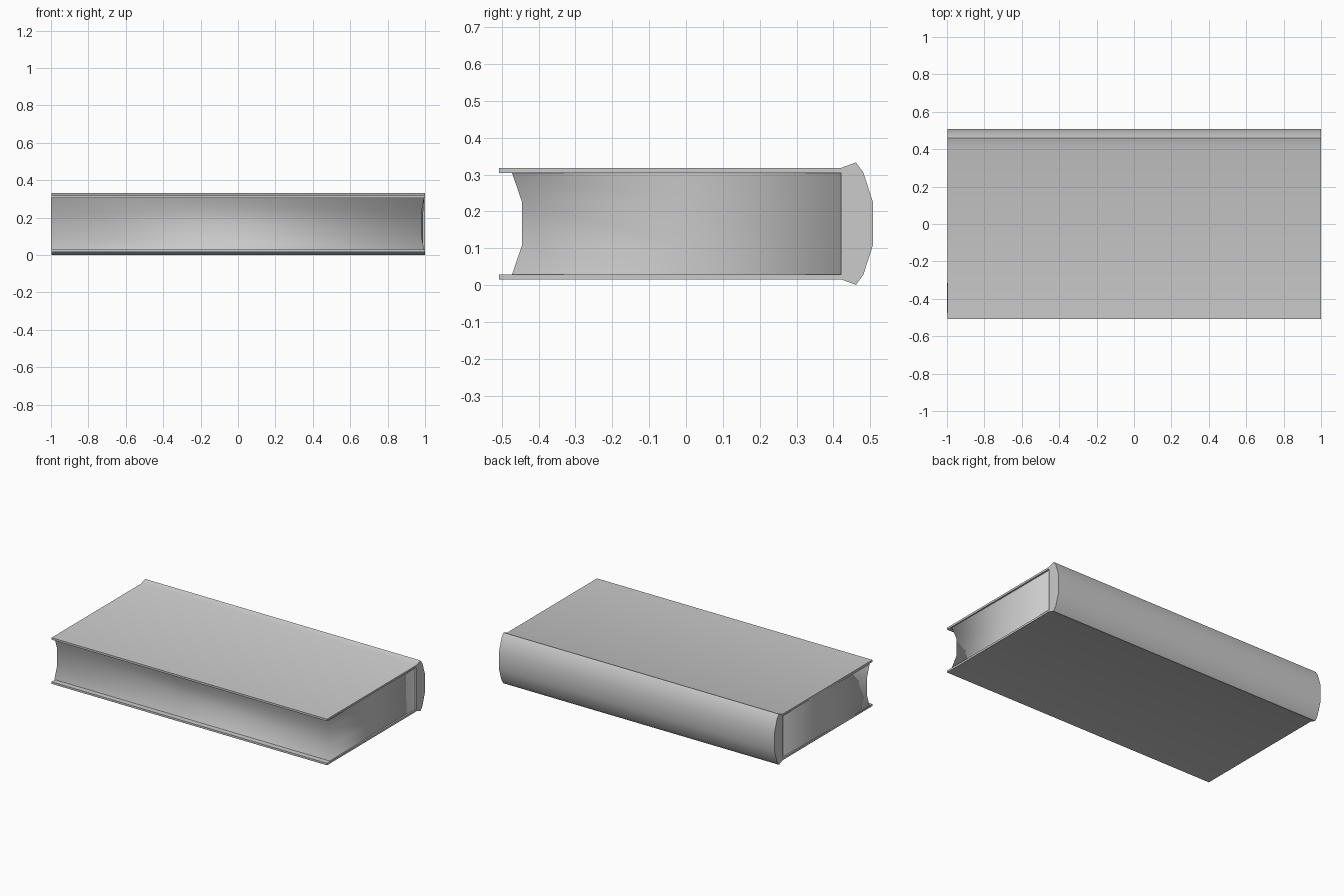
import bpy, bmesh, math

cube = bpy.data.objects.get("Cube")
if cube:
    bpy.data.objects.remove(cube, do_unlink=True)

# Single grey used throughout
GREY = (0.6, 0.6, 0.6, 1.0)
grey = bpy.data.materials.new("plain_grey")
grey.use_nodes = True
grey.diffuse_color = GREY
grey.node_tree.nodes["Principled BSDF"].inputs["Base Color"].default_value = GREY


def loft(name, rings):
    """Join matching closed rings of points into a capped solid."""
    bm = bmesh.new()
    loops = [[bm.verts.new(p) for p in ring] for ring in rings]
    for a, b in zip(loops, loops[1:]):
        for i in range(len(a)):
            j = (i + 1) % len(a)
            bm.faces.new((a[i], a[j], b[j], b[i]))
    caps = [bm.faces.new(loops[0]), bm.faces.new(loops[-1])]
    bmesh.ops.recalc_face_normals(bm, faces=bm.faces)
    for f in bm.faces:
        f.smooth = True
    for cap in caps:
        for e in cap.edges:
            e.smooth = False
    mesh = bpy.data.meshes.new(name)
    bm.to_mesh(mesh)
    bm.free()
    mesh.materials.append(grey)
    obj = bpy.data.objects.new(name, mesh)
    bpy.context.collection.objects.link(obj)
    return obj


# Cover: upper half of the C-shaped section (y, z), mirrored about mid height
MID = 0.167
upper = [(-0.507, 0.305), (-0.507, 0.318), (0.42, 0.318),
         (0.461, 0.333), (0.481, 0.306), (0.507, 0.226)]
upper.insert(0, (0.42, 0.305))
section = upper + [(y, 2 * MID - z) for y, z in reversed(upper)]
cover = loft("book_cover", [[(x, y, z) for y, z in section] for x in (-0.996, 1.0)])
bpy.ops.object.select_all(action='DESELECT')
cover.select_set(True)
bpy.context.view_layer.objects.active = cover
bpy.ops.object.shade_smooth_by_angle(angle=math.radians(40))

# Pages: hollow fore edge, the leaves drifting slightly towards -x at the front
levels = [(0.0295, -0.472, 0.995), (0.108, -0.445, 0.98),
          (0.226, -0.445, 0.98), (0.3045, -0.472, 0.995)]
rings = []
for z, fore, right in levels:
    rings.append([(0.99, 0.43, z), (0.99, -0.02, z), (right, fore, z),
                  (-1.0, fore, z), (-0.995, -0.02, z), (-0.985, 0.43, z)])
loft("page_block", rings)
